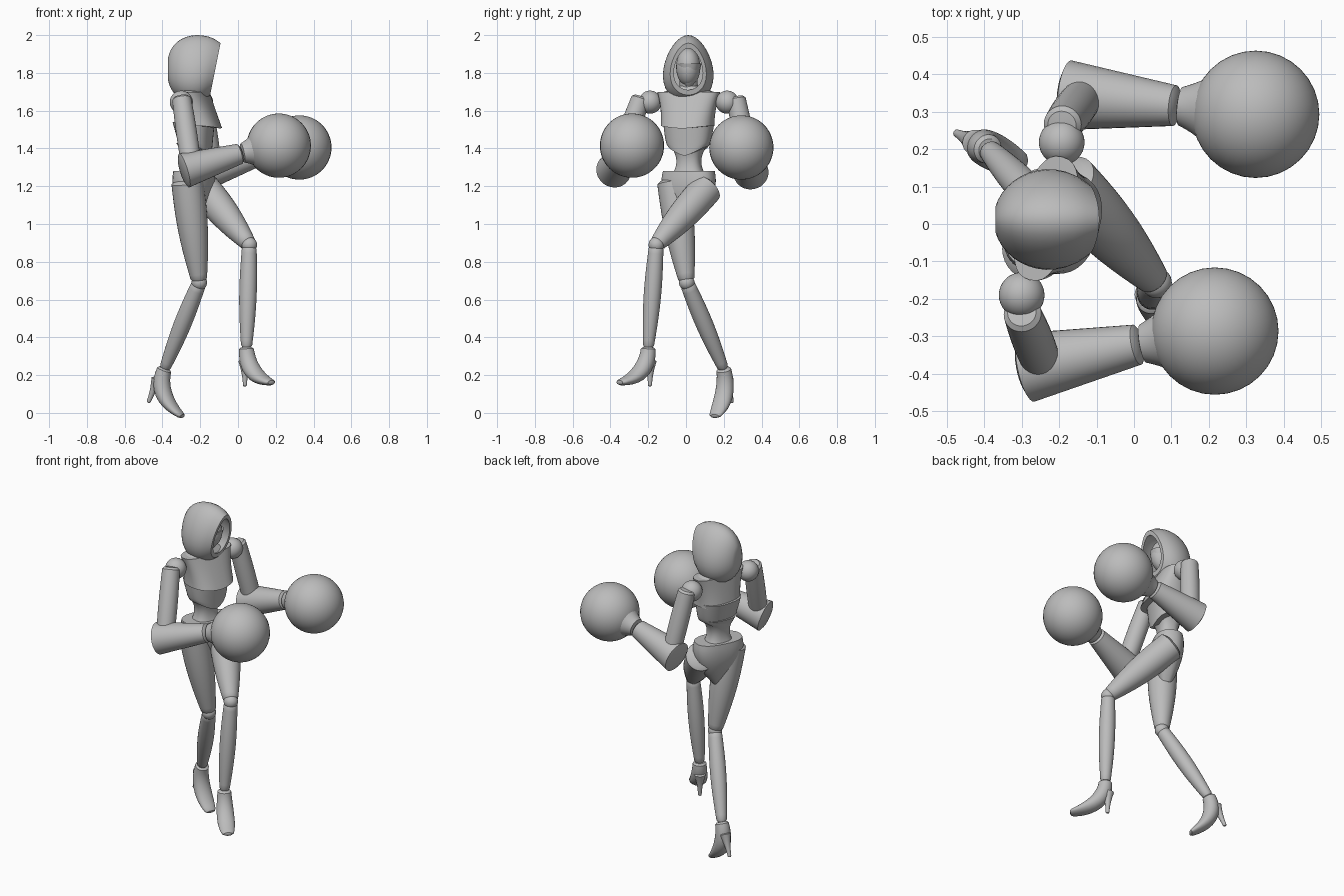
import bpy, bmesh
from math import sin, cos, tau, pi, sqrt, radians, copysign
from mathutils import Vector, Matrix

if "Cube" in bpy.data.objects:
    bpy.data.objects.remove(bpy.data.objects["Cube"])

shade = (0.5, 0.5, 0.5, 1)
grey = bpy.data.materials.new("plain grey")
grey.use_nodes = True
grey.diffuse_color = shade
grey.node_tree.nodes["Principled BSDF"].inputs["Base Color"].default_value = shade

sides = 32
angles = [tau * k / sides for k in range(sides)]


def finish(name, bm):
    bmesh.ops.recalc_face_normals(bm, faces=bm.faces)
    mesh = bpy.data.meshes.new(name)
    bm.to_mesh(mesh)
    bm.free()
    mesh.materials.append(grey)
    part = bpy.data.objects.new(name, mesh)
    bpy.context.collection.objects.link(part)
    bpy.ops.object.select_all(action='DESELECT')
    part.select_set(True)
    bpy.context.view_layer.objects.active = part
    bpy.ops.object.shade_smooth_by_angle(angle=radians(35))
    return part


def skin(name, rings):
    """Bridge neighbouring rings of points and cap both ends."""
    bm = bmesh.new()
    loops = [[bm.verts.new(point) for point in ring] for ring in rings]
    for lower, upper in zip(loops, loops[1:]):
        for k in range(sides):
            after = (k + 1) % sides
            bm.faces.new((lower[k], lower[after], upper[after], upper[k]))
    bm.faces.new(loops[0])
    bm.faces.new(loops[-1])
    return finish(name, bm)


def blend(a, b, t):
    return a + (b - a) * t


def limb(name, start, end, first, last, bulge=0, bend=None, spread=0, steps=16):
    """Round-ended tapering tube; bend curves its path, spread widens its tip."""
    middle = bend or start.lerp(end, 0.5)
    rings = []
    for step in range(steps + 1):
        turn = pi * step / steps
        t = (1 - cos(turn)) / 2
        near, far = start.lerp(middle, t), middle.lerp(end, t)
        along = (far - near).normalized()
        across = Vector((0, 1, 0))
        across = (across - along * across.dot(along)).normalized()
        upward = along.cross(across)
        rounding = sqrt(min(1, max(0.02, 3 * sin(turn))))
        radius = (blend(first, last, t) + bulge * sin(pi * t)) * rounding
        width = radius * (1 + spread * t ** 3)
        centre = near.lerp(far, t)
        rings.append([centre + upward * radius * cos(a) + across * width * sin(a) for a in angles])
    return skin(name, rings)


def ball(name, centre, size, stretch=(1, 1, 1)):
    bm = bmesh.new()
    bmesh.ops.create_uvsphere(bm, u_segments=sides, v_segments=sides, radius=size,
                              matrix=Matrix.Translation(centre) @ Matrix.Diagonal(stretch).to_4x4())
    return finish(name, bm)


def soften(value):
    return copysign(abs(value) ** 0.8, value)


def body(name, yaw, bottom, top, width, depth, forward=0, drop=0, steps=10):
    """Boxy level sections whose width and depth are rules of the height t."""
    place = Matrix.Translation((-0.235, 0.015, 0)) @ Matrix.Rotation(radians(yaw), 4, 'Z')
    rings = []
    for step in range(steps + 1):
        t = step / steps
        rings.append([place @ Vector((
            forward * (1 - t) + depth(t) * soften(cos(a)),
            width(t) * soften(sin(a)),
            blend(bottom, top, t) - drop * (1 - t) * (1 - abs(sin(a))))) for a in angles])
    return skin(name, rings)


# torso, twisted towards the model's right
body("upper_chest", -15, 1.52, 1.7, forward=0.025, drop=0.015,
     width=lambda t: 0.14 + 0.03 * t ** 2, depth=lambda t: 0.12 - 0.05 * t)
body("ribcage", -15, 1.41, 1.54, forward=0.015, drop=0.05,
     width=lambda t: 0.105 + 0.03 * sqrt(t), depth=lambda t: 0.075 + 0.03 * t)
body("waist", -20, 1.25, 1.43,
     width=lambda t: 0.065 + 0.15 * (t - 0.45) ** 2, depth=lambda t: 0.055 + 0.1 * (t - 0.45) ** 2)
body("pelvis", -28, 1, 1.28, forward=0.01,
     width=lambda t: 0.03 + 0.12 * sin(1.9 * t), depth=lambda t: 0.03 + 0.06 * sin(2 * t))
body("collar", -15, 1.69, 1.73,
     width=lambda t: 0.16 - 0.11 * t, depth=lambda t: 0.07 - 0.02 * t)

# neck, face and lower face mask
throat = Vector((-0.24, 0.015, 1.69))
face = Vector((-0.21, 0.012, 1.83))
limb("neck", throat, face, 0.05, 0.045)
ball("face", face, 0.1, (0.8, 0.64, 1))
body("face_mask", 0, 1.73, 1.85, forward=0.02,
     width=lambda t: 0.067 * sqrt(0.1 + 0.9 * t), depth=lambda t: 0.11 * sqrt(0.1 + 0.9 * t))


# hood: arches swelling from the back, turned inwards at the rim
def arch(u, scale):
    swell = sqrt(1 - ((u - 0.58) / 0.6) ** 2)
    ring = []
    for a in angles:
        rise = 0.18 * swell ** 0.8 * scale * cos(a)
        reach = 0.132 * swell * scale * sin(a) * (1 - 0.2 * cos(a))
        ring.append((blend(-0.37, -0.12, u) + 0.2 * u * u * rise, face.y + reach,
                     max(1.82 + rise, 1.66)))
    return ring


outside = [arch((step / 12) ** 1.5, 1) for step in range(13)]
inside = [arch(u, 0.8) for u in (1, 0.8, 0.5, 0.3)]
skin("hood", outside + inside)


# arms: shoulder ball, sleeve, forearm, wrist flare and round glove
def arm(side, shoulder, elbow, wrist, glove):
    outward = Vector((0, copysign(0.045, shoulder.y), 0.03))
    ball(side + "_shoulder", shoulder, 0.061)
    limb(side + "_upper_arm", shoulder + outward, elbow, 0.05, 0.052, bulge=0.004)
    reach = (wrist - elbow).normalized()
    limb(side + "_forearm", elbow - reach * 0.055, wrist, 0.095, 0.053)
    limb(side + "_wrist_flare", wrist, wrist.lerp(glove, 0.6), 0.05, 0.13, bulge=-0.01)
    ball(side + "_glove", glove, 0.17)


arm("right", shoulder=Vector((-0.3, -0.19, 1.645)), elbow=Vector((-0.245, -0.375, 1.295)),
    wrist=Vector((0.02, -0.32, 1.375)), glove=Vector((0.216, -0.286, 1.415)))
arm("left", shoulder=Vector((-0.193, 0.218, 1.645)), elbow=Vector((-0.135, 0.34, 1.285)),
    wrist=Vector((0.12, 0.315, 1.365)), glove=Vector((0.325, 0.293, 1.405)))


# legs: thigh, knee ball, shin and heeled shoe
def leg(side, hip, knee, ankle, yaw, pitch):
    limb(side + "_thigh", hip, knee, 0.085, 0.04, bulge=0.016)
    ball(side + "_knee", knee, 0.041)
    limb(side + "_shin", knee, ankle, 0.038, 0.028, bulge=0.013)
    turn = Matrix.Rotation(radians(yaw), 4, 'Z') @ Matrix.Rotation(radians(pitch), 4, 'Y')
    shoe = limb(side + "_shoe", Vector((0, 0, 0.01)), Vector((0.205, 0, -0.18)), 0.038, 0.014,
                bulge=0.017, bend=Vector((0, 0, -0.15)), spread=1.2)
    heel = limb(side + "_heel", Vector((-0.015, 0, -0.06)), Vector((-0.012, 0, -0.2)), 0.035, 0.01,
                bulge=-0.005)
    for part in (shoe, heel):
        part.matrix_world = Matrix.Translation(ankle) @ turn


leg("left", hip=Vector((-0.19, 0.12, 1.2)), knee=Vector((0.06, -0.157, 0.89)),
    ankle=Vector((0.045, -0.2, 0.34)), yaw=-49, pitch=0)
leg("right", hip=Vector((-0.27, -0.07, 1.24)), knee=Vector((-0.205, 0.004, 0.69)),
    ankle=Vector((-0.39, 0.2, 0.23)), yaw=-27, pitch=25)
